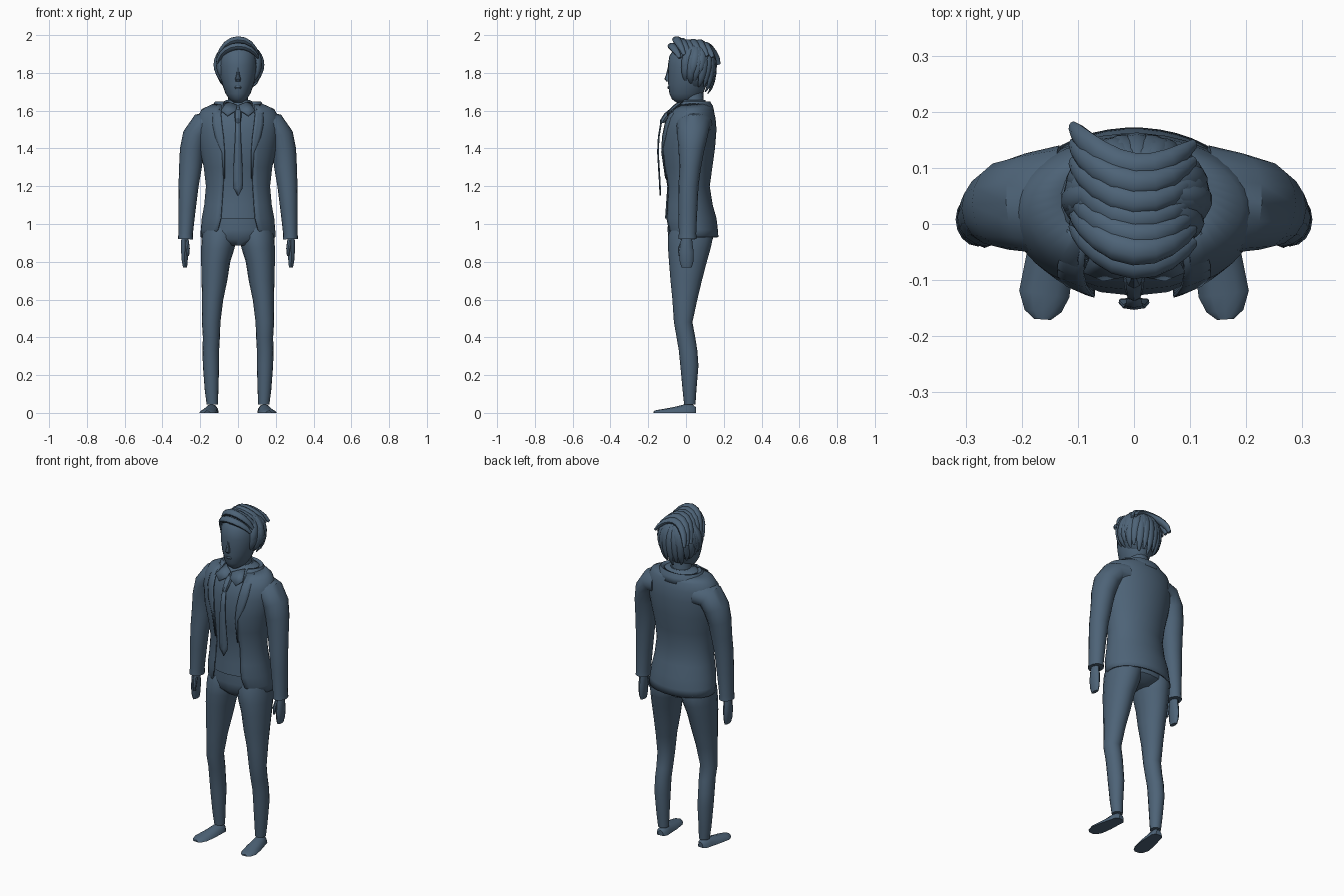
import bpy, bmesh, math
from mathutils import Vector

cube = bpy.data.objects.get("Cube")
if cube:
    bpy.data.objects.remove(cube)

slate = bpy.data.materials.new("slate blue")
slate.use_nodes = True
COLOUR = (0.075, 0.125, 0.185, 1)
slate.diffuse_color = COLOUR
slate.node_tree.nodes["Principled BSDF"].inputs["Base Color"].default_value = COLOUR


def build(name, rings, closed=True, caps=True, thick=0, angle=40):
    """Skin a list of point rings into one shaded object."""
    bm = bmesh.new()
    loops = [[bm.verts.new(p) for p in ring] for ring in rings]
    n = len(loops[0])
    for low, high in zip(loops, loops[1:]):
        for i in range(n if closed else n - 1):
            j = (i + 1) % n
            bm.faces.new((low[i], low[j], high[j], high[i]))
    if closed and caps:
        bm.faces.new(loops[0])
        bm.faces.new(loops[-1])
    bmesh.ops.recalc_face_normals(bm, faces=bm.faces)
    mesh = bpy.data.meshes.new(name)
    bm.to_mesh(mesh)
    bm.free()
    mesh.materials.append(slate)
    ob = bpy.data.objects.new(name, mesh)
    bpy.context.collection.objects.link(ob)
    if thick:
        mod = ob.modifiers.new("thickness", 'SOLIDIFY')
        mod.thickness, mod.offset = thick, 0
    bpy.ops.object.select_all(action='DESELECT')
    bpy.context.view_layer.objects.active = ob
    ob.select_set(True)
    bpy.ops.object.shade_smooth_by_angle(angle=math.radians(angle))
    return ob


def loft(name, rows, n=20, gaps=None, x0=0, thick=0):
    """Level rings from rows of height, half width, front y and back y."""
    rings = []
    for k, (z, rx, front, back) in enumerate(rows):
        start = math.asin(min(1, gaps[k] / rx)) if gaps else 0
        span = 2 * math.pi - 2 * start
        steps = n - 1 if gaps else n
        cy, ry = (front + back) / 2, (back - front) / 2
        cx = x0[k] if x0 else 0
        rings.append([(cx + rx * math.sin(start + span * i / steps),
                       cy - ry * math.cos(start + span * i / steps), z) for i in range(n)])
    return build(name, rings, closed=not gaps, thick=thick)


def sweep(name, rows, hint, n=12, floor=None):
    """Elliptical tube along a path; each row is x, y, z, radius along hint, other radius."""
    pts = [Vector(r[:3]) for r in rows]
    rings = []
    for k, p in enumerate(pts):
        tangent = (pts[min(k + 1, len(pts) - 1)] - pts[max(k - 1, 0)]).normalized()
        other = tangent.cross(Vector(hint)).normalized()
        side = other.cross(tangent)
        ring = []
        for i in range(n):
            t = 2 * math.pi * i / n
            q = p + side * rows[k][3] * math.cos(t) + other * rows[k][4] * math.sin(t)
            if floor is not None:
                q.z = max(q.z, floor)
            ring.append(q)
        rings.append(ring)
    return build(name, rings)


# Torso profile: height, half width, front, back
TORSO = [(.93, .196, -.09, .168), (.97, .193, -.11, .165), (1.03, .188, -.117, .158),
         (1.1, .175, -.112, .138), (1.2, .166, -.105, .122), (1.3, .178, -.122, .136),
         (1.4, .2, -.134, .15), (1.5, .215, -.124, .158), (1.56, .212, -.108, .153),
         (1.605, .19, -.08, .142), (1.635, .125, -.04, .125)]


def chest(x, z):
    """Front surface of the torso at x, z."""
    for a, b in zip(TORSO, TORSO[1:]):
        if a[0] <= z <= b[0]:
            t = (z - a[0]) / (b[0] - a[0])
            rx, f, r = (a[i] + (b[i] - a[i]) * t for i in (1, 2, 3))
            return (f + r) / 2 - (r - f) / 2 * math.sqrt(max(0, 1 - (x / rx) ** 2))
    return -.04


def plate(name, rows, s=1, lift=.006):
    """Thin strip lying on the chest; rows are height, inner x, outer x."""
    rings = []
    for z, a, b in rows:
        xs = [a + (b - a) * i / 3 for i in range(4)]
        rings.append([(s * x, chest(x, z) - lift, z) for x in xs])
    return build(name, rings, closed=False, thick=.006)


# Jacket, shirt and hips
loft("jacket", TORSO, n=32, thick=.008,
     gaps=[.13, .105, .09, .085, .078, .074, .072, .085, .095, .1, .09])
loft("shirt", [(z, rx - .008, f + .006, b - .01) for z, rx, f, b in TORSO[2:]]
     + [(1.655, .06, -.015, .095)])
loft("trouser_hips", [(.885, .06, -.06, .10), (.92, .17, -.092, .142),
                      (.97, .184, -.098, .15), (1.07, .172, -.09, .13)])
loft("jacket_collar", [(1.595, .15, -.085, .148), (1.625, .135, -.062, .14),
                       (1.645, .122, -.035, .128), (1.638, .10, -.02, .115)],
     gaps=[.08, .08, .075, .07], n=20, thick=.006)
loft("shirt_collar", [(1.61, .078, -.045, .11), (1.655, .062, -.02, .1)],
     gaps=[.015, .02], thick=.006)

# Tie
knot = [(1.535, .013, -.137, -.115), (1.55, .016, -.137, -.1), (1.585, .02, -.115, -.07),
        (1.61, .016, -.085, -.05)]
loft("tie_knot", knot, n=8)
tie = [(1.15, .002, -.134), (1.19, .024, -.136), (1.23, .027, -.138), (1.38, .019, -.147),
       (1.46, .015, -.143), (1.55, .011, -.128)]
build("tie_blade", [[(-w, y, z), (0, y - .003, z), (w, y, z)] for z, w, y in tie],
      closed=False, thick=.006)

# Head, neck and face
loft("neck", [(1.57, .07, -.02, .11), (1.63, .055, -.015, .095), (1.74, .052, -.015, .09)], n=16)
loft("head", [(1.643, .022, -.05, .02), (1.66, .046, -.074, .06), (1.69, .066, -.088, .09),
              (1.74, .084, -.094, .11), (1.79, .096, -.095, .125), (1.84, .1, -.096, .135),
              (1.89, .096, -.088, .13), (1.93, .08, -.06, .11), (1.955, .04, -.01, .07)], n=24)
loft("nose", [(1.755, .012, -.104, -.08), (1.768, .015, -.115, -.08),
              (1.79, .009, -.106, -.08), (1.83, .005, -.096, -.08)], n=8)
loft("lips", [(1.714, .012, -.094, -.08), (1.722, .02, -.099, -.075),
              (1.73, .014, -.096, -.08)], n=8)

for s, side in ((1, "left"), (-1, "right")):
    # Lapel, collar point and waistcoat edge
    plate(side + "_lapel", [(1.24, .07, .076), (1.38, .07, .085), (1.46, .076, .12),
                            (1.53, .085, .135), (1.58, .09, .135), (1.63, .085, .118)], s)
    flap = [((.004, -.062, 1.628), (.012, -.092, 1.60)), ((.035, -.045, 1.64), (.055, -.1, 1.572)),
            ((.062, -.02, 1.645), (.09, -.085, 1.6))]
    build(side + "_collar_point", [[(s * x, y, z) for x, y, z in r] for r in flap],
          closed=False, thick=.006)

    # Sleeve, cuff, hand and thumb
    arm = [(.13, .04, 1.53, .1, .07), (.19, .038, 1.522, .088, .068), (.226, .034, 1.465, .08, .068),
           (.244, .028, 1.39, .068, .064), (.252, .022, 1.3, .057, .06), (.262, .013, 1.2, .053, .053),
           (.27, .01, 1.08, .05, .046), (.277, .008, .95, .046, .038), (.278, .008, .92, .048, .04)]
    sweep(side + "_sleeve", [(s * x, *r) for x, *r in arm], (0, 1, 0), 16)
    hand = [(.28, .005, .95, .025, .02), (.281, .003, .9, .031, .021), (.282, .003, .85, .038, .02),
            (.282, .003, .8, .036, .016), (.28, .003, .77, .027, .011)]
    sweep(side + "_hand", [(s * x, *r) for x, *r in hand], (0, 1, 0), 10)
    thumb = [(.272, -.015, .91, .012, .012), (.266, -.032, .87, .011, .011), (.265, -.034, .83, .006, .006)]
    sweep(side + "_thumb", [(s * x, *r) for x, *r in thumb], (0, 1, 0), 8)

    # Trouser leg: height, centre x, half width, front, back
    leg = [(.045, .136, .03, -.01, .05), (.12, .14, .036, -.018, .055), (.25, .143, .043, -.03, .066),
           (.33, .144, .044, -.038, .06), (.4, .141, .045, -.05, .049), (.48, .142, .049, -.064, .034),
           (.6, .134, .056, -.072, .06), (.7, .125, .068, -.082, .084), (.8, .118, .077, -.09, .11),
           (.87, .107, .088, -.095, .13), (.94, .098, .095, -.094, .145), (.98, .097, .088, -.08, .13)]
    loft(side + "_trouser_leg", [(z, w, f, b) for z, _, w, f, b in leg],
         n=16, x0=[s * r[1] for r in leg])

    # Shoe
    shoe = [(.133, .052, 0, .018, .03), (.135, .035, 0, .033, .045), (.14, 0, 0, .036, .047),
            (.149, -.06, 0, .043, .032), (.16, -.125, 0, .045, .02), (.162, -.155, 0, .033, .015),
            (.163, -.17, 0, .015, .01)]
    sweep(side + "_shoe", [(s * x, *r) for x, *r in shoe], (1, 0, 0), 12, floor=0)

# Hair cap
cap = []
for k in range(9):
    a = math.radians(-68 + 19 * k)
    r = max(.05, math.cos(a))
    cap.append((1.83 + .13 * math.sin(a), .117 * r, .045 - .105 * r, .045 + .105 * r))
loft("hair_cap", cap, n=24)

# Swept locks across the crown: depth and height factor
for k, (y0, lift) in enumerate([(-.07, .8), (-.046, 1.06), (-.018, .99), (.012, .94),
                                (.042, .96), (.075, .94), (.105, .84)]):
    rows = []
    for i in range(10):
        t = i / 9
        a = math.radians(-85 + 150 * t)
        w = math.sin(math.pi * (.08 + .86 * t)) ** .6
        rows.append((.004 + .113 * math.sin(a), y0 + .06 * math.sin(a) ** 2 - .02 * t + .008,
                     1.835 + .133 * lift * math.cos(a), .025 * w, .019 * w))
    sweep("crown_lock_%d" % (k + 1), rows, (0, 1, 0), 10)

# Locks falling down the sides and back, in two overlapping layers
for layer, (count, top, drop) in enumerate([(15, 75, -52), (11, 62, -18)]):
    for k in range(count):
        az = math.radians(-35 + 250 * k / (count - 1))
        rear = max(0, math.sin(az))
        rows = []
        for i in range(9):
            t = i / 8
            el = math.radians(top + (drop - 14 * (k % 2) - top) * t)
            turn = az + .3 * (1 - t) * math.cos(az)
            r = math.cos(el) if el > 0 else math.cos(el * .75)
            w = math.sin(math.pi * (.12 + .85 * t)) ** .7
            rows.append((.005 + (.12 + .004 * layer) * r * math.cos(turn),
                         .045 + .107 * r * math.sin(turn),
                         1.835 + (.125 if el > 0 else .1 + .06 * rear) * math.sin(el),
                         .023 * w, .012 * w))
        sweep("side_lock_%d_%d" % (layer + 1, k + 1), rows,
              (-math.sin(az), math.cos(az), 0), 8)
